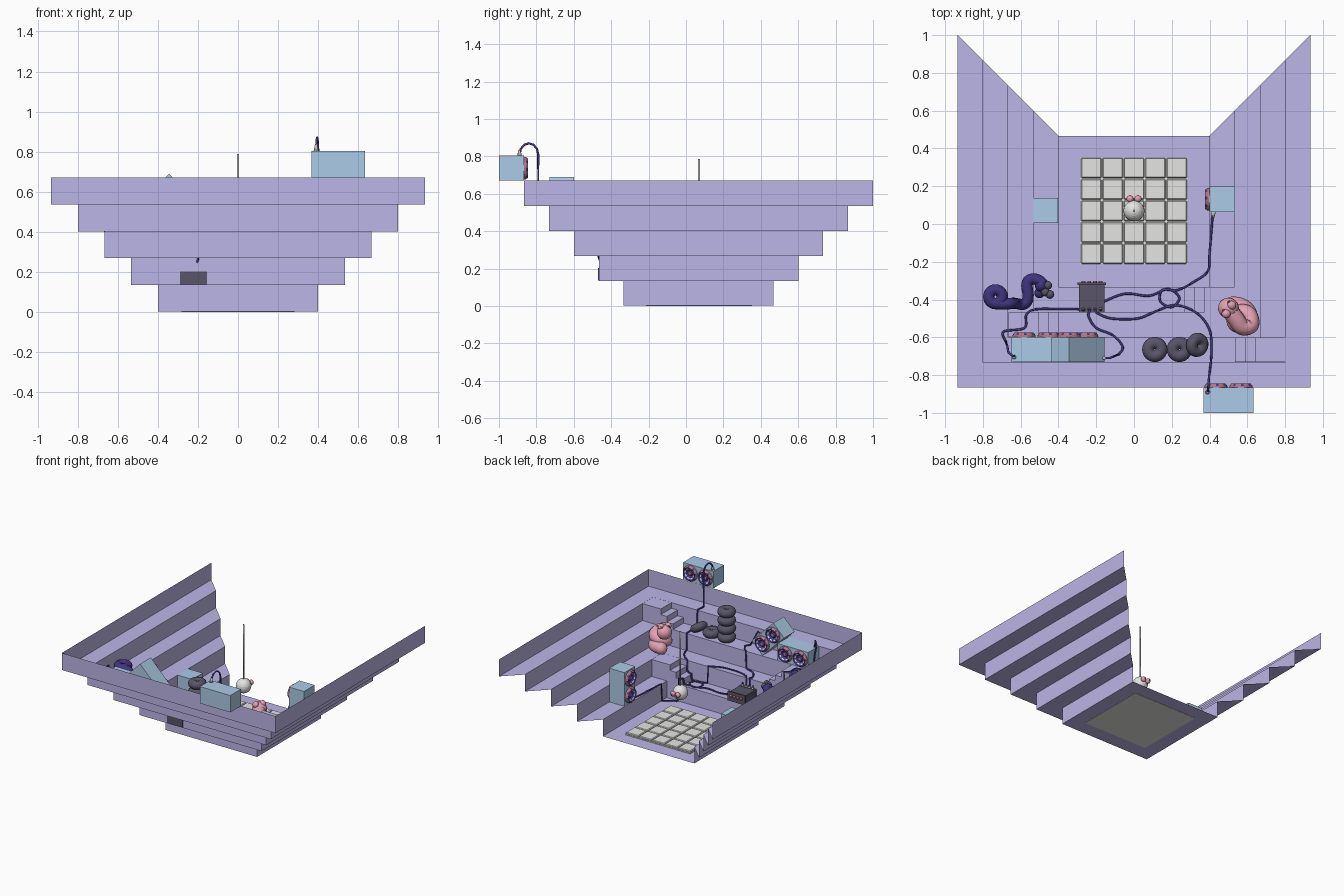
import bpy, bmesh, math
from mathutils import Matrix, Vector

cube = bpy.data.objects.get("Cube")
if cube:
    bpy.data.objects.remove(cube)


def material(name, r, g, b):
    m = bpy.data.materials.new(name)
    m.use_nodes = True
    m.diffuse_color = (r, g, b, 1)
    m.node_tree.nodes["Principled BSDF"].inputs["Base Color"].default_value = (r, g, b, 1)
    return m


LAVENDER = material("lavender", 0.505, 0.465, 0.79)
BLUE = material("pale blue", 0.41, 0.60, 0.80)
TILE = material("tile grey", 0.78, 0.78, 0.77)
CHARCOAL = material("charcoal", 0.10, 0.09, 0.14)
NAVY = material("navy cable", 0.06, 0.045, 0.25)
INDIGO = material("indigo", 0.05, 0.035, 0.20)
PINK = material("pink", 0.78, 0.36, 0.45)
ROSE = material("dusky rose", 0.48, 0.18, 0.24)
STEEL = material("steel", 0.52, 0.51, 0.52)

STEP, RISE = 0.1333, 0.134


def mesh_object(name, bm, mats, smooth=False):
    me = bpy.data.meshes.new(name)
    bm.to_mesh(me)
    bm.free()
    for m in mats:
        me.materials.append(m)
    for p in me.polygons:
        p.use_smooth = smooth
    ob = bpy.data.objects.new(name, me)
    bpy.context.collection.objects.link(ob)
    return ob


def box(name, lo, hi, mat, bevel=0):
    bm = bmesh.new()
    lo, hi = Vector(lo), Vector(hi)
    bmesh.ops.create_cube(bm, size=1, matrix=Matrix.Translation((lo + hi) / 2) @ Matrix.Diagonal((*(hi - lo), 1)))
    ob = mesh_object(name, bm, [mat])
    if bevel:
        mod = ob.modifiers.new("bevel", "BEVEL")
        mod.width, mod.segments = bevel, 1
    return ob


def ball(name, loc, r, mat, flat=False):
    bm = bmesh.new()
    bmesh.ops.create_uvsphere(bm, u_segments=20, v_segments=12, radius=r, matrix=Matrix.Translation(loc))
    return mesh_object(name, bm, [mat], not flat)


def rod(name, a, b, r, mat, r2=None):
    a, b = Vector(a), Vector(b)
    bm = bmesh.new()
    turn = (b - a).to_track_quat("Z", "Y").to_matrix().to_4x4()
    bmesh.ops.create_cone(bm, cap_ends=True, segments=12, radius1=r, radius2=r2 or r, depth=(b - a).length,
                          matrix=Matrix.Translation((a + b) / 2) @ turn)
    return mesh_object(name, bm, [mat], True)


def ring(name, loc, major, minor, mat, rot=(0, 0, 0)):
    bpy.ops.mesh.primitive_torus_add(location=loc, rotation=rot, major_radius=major, minor_radius=minor,
                                     major_segments=24, minor_segments=12)
    ob = bpy.context.object
    ob.name = name
    ob.data.materials.append(mat)
    bpy.ops.object.shade_smooth()


def tube(name, pts, r, mat, kind="NURBS"):
    cu = bpy.data.curves.new(name, "CURVE")
    cu.dimensions = "3D"
    cu.bevel_depth, cu.bevel_resolution, cu.resolution_u = r, 3, 6
    cu.use_fill_caps = True
    sp = cu.splines.new(kind)
    sp.points.add(len(pts) - 1)
    for p, co in zip(sp.points, pts):
        p.co = (*co, 1)
    if kind == "NURBS":
        sp.order_u, sp.use_endpoint_u = 3, True
    cu.materials.append(mat)
    bpy.context.collection.objects.link(bpy.data.objects.new(name, cu))


# Stepped pit, open at the back with mitred ends
bm = bmesh.new()
rows = []
for k in range(10):
    i, z = k // 2, max((k + 1) // 2 * RISE, 0.002)
    x, front, back = 0.4 + STEP * i, -0.333 - STEP * i, 0.467 + STEP * i
    rows.append([bm.verts.new(c) for c in ((-x, back, z), (-x, front, z), (x, front, z), (x, back, z))])
bm.faces.new(rows[0])
for a, b in zip(rows, rows[1:]):
    for j in range(3):
        bm.faces.new((a[j + 1], a[j], b[j], b[j + 1]))
mesh_object("stepped_pit", bm, [LAVENDER])

# Small stairs joining one tier to the next
stairs = []
for tier, side in ((1, 1), (2, -1), (3, 1)):
    inner, wall = 0.267 + STEP * (tier - 1), 0.399 + STEP * tier
    for s in range(3):
        xs = sorted((side * (inner + 0.053 * s), side * wall))
        y, z = -0.333 - STEP * (tier - 1), tier * RISE
        lo, hi = (xs[0], y - STEP + 0.001, z), (xs[1], y, z + RISE * (s + 1) / 3)
        box("corner_stair", lo, hi, LAVENDER)
        stairs.append((lo, hi))

# Dance floor
box("dance_floor_base", (-0.283, -0.213, 0), (0.283, 0.353, 0.008), TILE)
for i in range(5):
    for j in range(5):
        x, y = (i - 2) * 0.1133, 0.07 + (j - 2) * 0.1133
        box("dance_tile", (x - 0.054, y - 0.054, 0.004), (x + 0.054, y + 0.054, 0.022), TILE, 0.005)

# Hanging ball
ball("mirror_ball", (0, 0.07, 0.305), 0.056, TILE, True)
rod("hanging_rod", (0, 0.07, 0.35), (0, 0.07, 0.787), 0.006, STEEL)
for s in (-1, 1):
    ball("ball_eye", (s * 0.021, 0.133, 0.312), 0.019, PINK)
    ball("ball_pupil", (s * 0.021, 0.147, 0.312), 0.008, CHARCOAL)


def speaker(name, loc, along, facing):
    """Box with two drivers on its facing side."""
    ax, ay = Vector(along).normalized(), Vector(facing)
    turn = Matrix((ax, ay, ax.cross(ay))).transposed().to_4x4()
    place = Matrix.Translation(loc) @ turn
    box(name, (-0.133, -0.0665, -0.0665), (0.133, 0.0665, 0.0665), BLUE).matrix_world = place
    profile = ((0.061, 0), (0.06, 0.01), (0.05, 0.023), (0.042, 0.016), (0.034, 0.012),
               (0.022, 0.003), (0.014, 0.012), (0.001, 0.015))
    for s in (-1, 1):
        bm = bmesh.new()
        n = 24
        loops = [[bm.verts.new((r * math.cos(t * math.tau / n), h, r * math.sin(t * math.tau / n)))
                  for t in range(n)] for r, h in profile]
        for k, (a, b) in enumerate(zip(loops, loops[1:])):
            for t in range(n):
                f = bm.faces.new((a[t - 1], b[t - 1], b[t], a[t]))
                f.material_index = (0, 0, 2, 1, 2, 2, 0)[k]
                # Studs spaced round the rim and the inner ring
                if k in (1, 3) and t % 3 == 0:
                    f.material_index = 2
        bm.faces.new(loops[-1])
        bmesh.ops.recalc_face_normals(bm, faces=bm.faces)
        driver = mesh_object(name + "_driver", bm, [ROSE, TILE, NAVY])
        driver.matrix_world = place @ Matrix.Translation((s * 0.0665, 0.0665, 0))


speaker("rim_speaker", (0.5, -0.933, 0.737), (1, 0, 0), (0, 1, 0))
speaker("flat_speaker", (-0.516, -0.664, 0.471), (1, 0, 0), (0, 1, 0))
speaker("leaning_speaker", (-0.297, -0.664, 0.548), (-1, 0, 1), (0, 1, 0))
speaker("standing_speaker", (0.465, 0.131, 0.269), (0, 0, 1), (-1, 0, 0))
box("side_box", (-0.531, 0.005, 0.136), (-0.402, 0.137, 0.27), BLUE)

# Amplifier
box("amplifier", (-0.29, -0.47, 0.136), (-0.155, -0.32, 0.202), CHARCOAL)
box("amplifier_panel", (-0.298, -0.322, 0.136), (-0.147, -0.31, 0.21), CHARCOAL)
for i in range(4):
    x = -0.267 + 0.03 * i
    rod("amplifier_knob", (x, -0.311, 0.18), (x, -0.303, 0.18), 0.01, ROSE)
    rod("amplifier_plug", (x, -0.452, 0.2), (x, -0.452, 0.216), 0.009, STEEL)


def ground(x, y):
    level = max((abs(x) - 0.4) / STEP, (-0.333 - y) / STEP, 0)
    tops = [hi[2] for lo, hi in stairs if lo[0] < x < hi[0] and lo[1] < y < hi[1]]
    return max(tops + [min(math.ceil(level), 5) * RISE])


def surface(x, y):
    m = 0.011
    return max(ground(x + dx, y + dy) for dx in (-m, m) for dy in (-m, m)) + 0.009


def cable(name, start, flat, end):
    """Lay a smooth plan path over the tiers, then join its raised ends."""
    p = [Vector(c) for c in (flat[0], *flat, flat[-1])]
    pts = list(start)
    for a, b, c, d in zip(p, p[1:], p[2:], p[3:]):
        for k in range(16):
            t = k / 16
            q = 0.5 * (2 * b + (c - a) * t + (2 * a - 5 * b + 4 * c - d) * t * t
                       + (3 * b - a - 3 * c + d) * t ** 3)
            pts.append((q.x, q.y, surface(q.x, q.y)))
    tube(name, pts + list(end), 0.006, NAVY, "POLY")


def amp_end(x):
    return [(x, -0.455, 0.225), (x, -0.452, 0.21)]


cable("standing_cable", [(0.42, 0.06, 0.17)],
      [(0.415, 0.03), (0.4, -0.15), (0.39, -0.25), (0.31, -0.31), (0.23, -0.35), (0.15, -0.35),
       (0.14, -0.41), (0.2, -0.44), (0.24, -0.39), (0.18, -0.345), (0.08, -0.38), (-0.05, -0.37), (-0.18, -0.42)],
      amp_end(-0.177))
arc = [(0.39 + 0.01 * t / 6, -0.84 - 0.05 * math.cos(t * math.pi / 6), 0.81 + 0.06 * math.sin(t * math.pi / 6))
       for t in range(7)]
cable("rim_cable", arc, [(0.4, -0.79), (0.41, -0.68), (0.4, -0.56), (0.33, -0.47), (0.22, -0.43), (0.12, -0.46),
                         (0.02, -0.5), (-0.12, -0.5), (-0.2, -0.47)], amp_end(-0.207))
cable("flat_cable", [(-0.635, -0.7, 0.54), (-0.64, -0.7, 0.59), (-0.665, -0.68, 0.57), (-0.67, -0.65, 0.5)],
      [(-0.68, -0.62), (-0.69, -0.57), (-0.58, -0.55), (-0.57, -0.48), (-0.52, -0.452), (-0.4, -0.45), (-0.3, -0.45)],
      amp_end(-0.267))
cable("leaning_cable", [(-0.165, -0.71, 0.5), (-0.13, -0.71, 0.52)],
      [(-0.08, -0.69), (-0.06, -0.65), (-0.11, -0.59), (-0.2, -0.55), (-0.24, -0.49), (-0.235, -0.46)],
      amp_end(-0.237))
rod("rim_plug", (0.39, -0.89, 0.8), (0.39, -0.89, 0.835), 0.013, STEEL, 0.006)
rod("flat_plug", (-0.635, -0.705, 0.53), (-0.635, -0.705, 0.56), 0.013, STEEL, 0.006)
rod("leaning_plug", (-0.175, -0.71, 0.49), (-0.15, -0.71, 0.515), 0.013, STEEL, 0.006)
rod("standing_plug", (0.42, 0.066, 0.17), (0.42, 0.035, 0.17), 0.013, STEEL, 0.006)

# Stacked and scattered rings
for i in range(4):
    ring("stacked_ring", (0.11, -0.664, 0.435 + 0.066 * i), 0.035, 0.032, CHARCOAL)
ring("loose_ring", (0.24, -0.664, 0.435), 0.035, 0.032, CHARCOAL)
ring("leaning_ring", (0.335, -0.64, 0.46), 0.035, 0.03, CHARCOAL, (0.15, 0.6, 0))

# Indigo worm draped down the tiers
ring("worm_coil", (-0.733, -0.385, 0.44), 0.036, 0.03, INDIGO)
tube("worm_body", [(-0.75, -0.42, 0.44), (-0.7, -0.425, 0.44), (-0.645, -0.42, 0.44), (-0.625, -0.42, 0.33),
                   (-0.58, -0.43, 0.31), (-0.555, -0.39, 0.31), (-0.575, -0.3, 0.31), (-0.51, -0.285, 0.31),
                   (-0.48, -0.32, 0.32)], 0.03, INDIGO)
ball("worm_head", (-0.49, -0.325, 0.315), 0.035, INDIGO)
ball("worm_nose", (-0.5, -0.365, 0.29), 0.028, INDIGO)
for x, y in ((-0.457, -0.325), (-0.445, -0.373), (-0.47, -0.36)):
    ball("worm_eye", (x, y, 0.325), 0.023, CHARCOAL)

# Pink coiled worm
tube("pink_worm_body", [(0.52, -0.43, 0.322), (0.57, -0.43, 0.322), (0.615, -0.48, 0.322), (0.6, -0.545, 0.325),
                        (0.53, -0.53, 0.345), (0.54, -0.47, 0.36), (0.61, -0.47, 0.38), (0.625, -0.54, 0.4),
                        (0.57, -0.55, 0.42), (0.54, -0.5, 0.44), (0.5, -0.45, 0.45)], 0.046, PINK)
ball("pink_worm_tail", (0.52, -0.43, 0.322), 0.046, PINK)
ball("pink_worm_head", (0.5, -0.445, 0.45), 0.055, PINK)
for x, y in ((0.517, -0.43), (0.488, -0.475)):
    ball("pink_worm_eye", (x, y, 0.492), 0.024, PINK)
    ball("pink_worm_pupil", (x - 0.012, y + 0.014, 0.496), 0.01, CHARCOAL)
